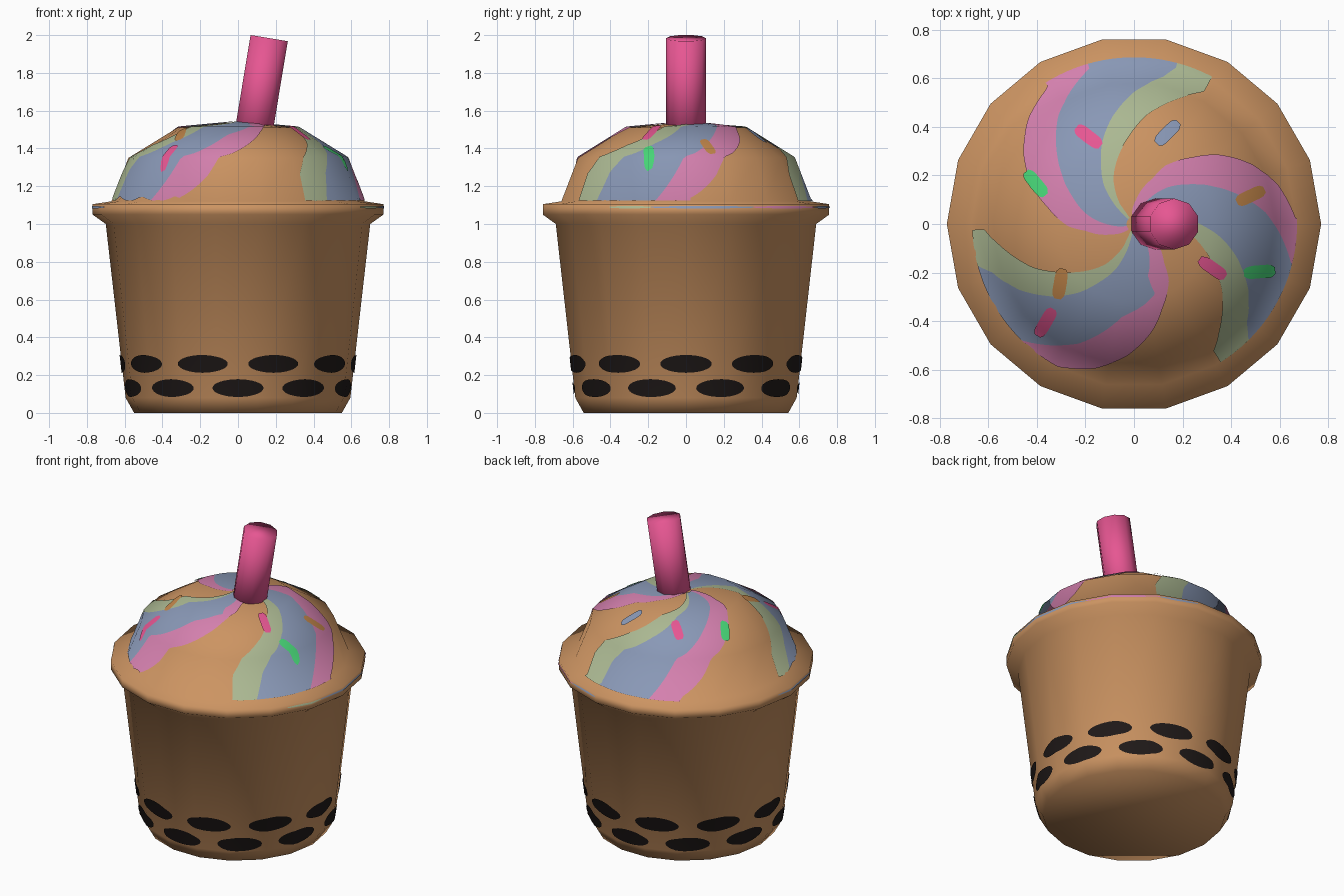
import bpy, bmesh
from math import sin, cos, radians, pi, tan
from mathutils import Vector
from mathutils.bvhtree import BVHTree

cube = bpy.data.objects.get("Cube")
if cube:
    bpy.data.objects.remove(cube, do_unlink=True)


def material(name, r, g, b):
    """Flat colour from 0-255 display values."""
    def lin(c):
        c /= 255
        return c / 12.92 if c < 0.04 else ((c + 0.055) / 1.055) ** 2.4
    mat = bpy.data.materials.new(name)
    mat.use_nodes = True
    colour = (lin(r), lin(g), lin(b), 1)
    mat.diffuse_color = colour
    mat.node_tree.nodes["Principled BSDF"].inputs["Base Color"].default_value = colour
    return mat


TEA = material("milk tea", 204, 148, 98)
PEARL = material("pearl black", 32, 26, 25)
PINK = material("swirl pink", 212, 128, 174)
BLUE = material("swirl blue", 137, 152, 182)
GREEN = material("swirl green", 171, 184, 146)
HOT = material("straw pink", 230, 86, 146)
MINT = material("sprinkle green", 72, 215, 120)
ORANGE = material("sprinkle orange", 194, 134, 74)


def finish(bm, name, mat):
    for f in bm.faces:
        f.smooth = True
    mesh = bpy.data.meshes.new(name)
    bm.to_mesh(mesh)
    mesh.materials.append(mat)
    obj = bpy.data.objects.new(name, mesh)
    bpy.context.collection.objects.link(obj)
    return obj


def lathe(profile, sides, phase=0):
    """Turn (radius, height) points into a closed solid; radius 0 makes a tip."""
    bm = bmesh.new()
    rings = []
    for r, z in profile:
        if r == 0:
            rings.append([bm.verts.new((0, 0, z))] * sides)
            continue
        angles = [phase + 2 * pi * i / sides for i in range(sides)]
        rings.append([bm.verts.new((r * cos(a), r * sin(a), z)) for a in angles])
    for low, high in zip(rings, rings[1:]):
        for i in range(sides):
            j = (i + 1) % sides
            corners = [low[i], low[j], high[j], high[i]]
            bm.faces.new(list(dict.fromkeys(corners)))
    bm.faces.new(rings[0][::-1])
    if profile[-1][0]:
        bm.faces.new(rings[-1])
    bm.normal_update()
    return bm


# Cup, rim and domed lid as one turned body
PROFILE = [(.55, 0), (.595, .08), (.7, 1), (.77, 1.05), (.77, 1.105),
           (.67, 1.12), (.58, 1.35), (.32, 1.51), (0, 1.54)]
bm = lathe(PROFILE, 18)
surface = BVHTree.FromBMesh(bm)
cup = finish(bm, "cup_and_lid", TEA)
bm.free()

# Tilted straw
tilt = radians(9.4)
drop = .565
bm = lathe([(.105, 0), (.105, drop / cos(tilt))], 10, pi / 10)
straw = finish(bm, "straw", HOT)
bm.free()
straw.rotation_euler = (0, tilt, 0)
straw.location = (.165 - drop * tan(tilt), 0, 1.984 - drop)


def on_lid(x, y):
    return Vector((x, y, 3)), Vector((0, 0, -1))


def on_side(angle, z):
    out = Vector((cos(angle), sin(angle), 0))
    return out * 2 + Vector((0, 0, z)), -out


def add_patch(bm, place, nu, nv, lift=.006):
    """Lay a thin grid on the body; place(u, v) gives the ray to project along."""
    grid = []
    for i in range(nu + 1):
        row = []
        for j in range(nv + 1):
            origin, ray = place(i / nu, j / nv)
            hit, normal, _, _ = surface.ray_cast(origin, ray)
            row.append((bm.verts.new(hit + normal * lift), ray))
        grid.append(row)
    for a, b in zip(grid, grid[1:]):
        for j in range(nv):
            f = bm.faces.new([a[j][0], a[j + 1][0], b[j + 1][0], b[j][0]])
            f.normal_update()
            if f.normal.dot(a[j][1]) > 0:
                f.normal_flip()


def patches(name, mat, places, nu, nv, lift=.006):
    bm = bmesh.new()
    for place in places:
        add_patch(bm, place, nu, nv, lift)
    bmesh.ops.remove_doubles(bm, verts=bm.verts, dist=.0003)
    obj = finish(bm, name, mat)
    bm.free()
    # Borrow the body's smooth normals so the paint shades like the surface below
    mod = obj.modifiers.new("body normals", 'DATA_TRANSFER')
    mod.object = cup
    mod.use_loop_data = True
    mod.data_types_loops = {'CUSTOM_NORMAL'}
    mod.loop_mapping = 'POLYINTERP_NEAREST'


# Three-armed swirl on the lid: edge angles in degrees at each radius
RADII = [.03, .1, .2, .27, .36, .45, .54, .61, .66]
EDGES = [
    [125, 125, 115, 105, 93, 83, 71, 62, 62],
    [140, 136, 128, 120, 111, 101, 90, 79, 75],
    [195, 182, 168, 157, 145, 135, 125, 114, 106],
    [225, 205, 188, 182, 169, 159, 147, 135, 122],
]
ARM_ENDS = [.685, .67, .66]


def edge_angle(edge, r, arm):
    angles = EDGES[edge]
    value = angles[-1]
    for k in range(len(RADII) - 1):
        if r <= RADII[k + 1]:
            t = (r - RADII[k]) / (RADII[k + 1] - RADII[k])
            value = angles[k] + t * (angles[k + 1] - angles[k])
            break
    if edge == 2 and arm == 2:  # ragged wave on one arm
        value += 14 * max(0, 1 - abs(r - .3) / .08)
    return value + (0, -120, 120)[arm]


def swirl(band, arm):
    def place(u, v):
        r = RADII[0] + u * (ARM_ENDS[arm] - RADII[0])
        a, b = edge_angle(band, r, arm), edge_angle(band + 1, r, arm)
        angle = radians(a + v * (b - a))
        return on_lid(r * cos(angle), r * sin(angle))
    return place


for band, (name, mat) in enumerate([("green", GREEN), ("blue", BLUE), ("pink", PINK)]):
    patches(name + "_swirl", mat, [swirl(band, arm) for arm in range(3)], 64, 12)


# Sprinkles: x, y, direction in degrees
def sprinkle(x, y, direction):
    d = radians(direction)

    def place(u, v):
        along = (u - .5) * .125
        across = (v - .5) * .052 * (1 - abs(2 * u - 1) ** 6 * .5)
        return on_lid(x + along * cos(d) - across * sin(d),
                      y + along * sin(d) + across * cos(d))
    return place


SPRINKLES = {
    "pink": (HOT, [(-.185, .355, -38), (-.36, -.4, 60), (.32, -.18, -35)]),
    "green": (MINT, [(-.4, .165, -50), (.51, -.195, 5)]),
    "orange": (ORANGE, [(.475, .115, 25), (-.3, -.243, 80)]),
    "blue": (BLUE, [(.136, .37, 45)]),
}
for name, (mat, spots) in SPRINKLES.items():
    patches(name + "_sprinkles", mat, [sprinkle(*s) for s in spots], 10, 4, .0095)


# Two staggered rows of tapioca pearls
def pearl(angle, z):
    def place(u, v):
        turn = 2 * pi * v
        return on_side(angle + .225 * u * cos(turn), z + .047 * u * sin(turn))
    return place


step = pi / 5
pearls = [pearl(i * step, .26) for i in range(10)]
pearls += [pearl((i + .5) * step, .132) for i in range(10)]
patches("tapioca_pearls", PEARL, pearls, 5, 32)


# Thin colour streaks around the rim
def streak(start, end):
    def place(u, v):
        height = .013 * sin(pi * min(max(u, .04), .96)) ** .4
        return on_side(radians(start + u * (end - start)), 1.089 + (v - .5) * height)
    return place


for name, mat, arcs in [("green", GREEN, [(-32, -14)]),
                        ("blue", BLUE, [(-14, 28), (62, 80), (172, 203)]),
                        ("pink", PINK, [(28, 62)])]:
    patches(name + "_rim_streak", mat, [streak(*a) for a in arcs], 20, 1, .004)
